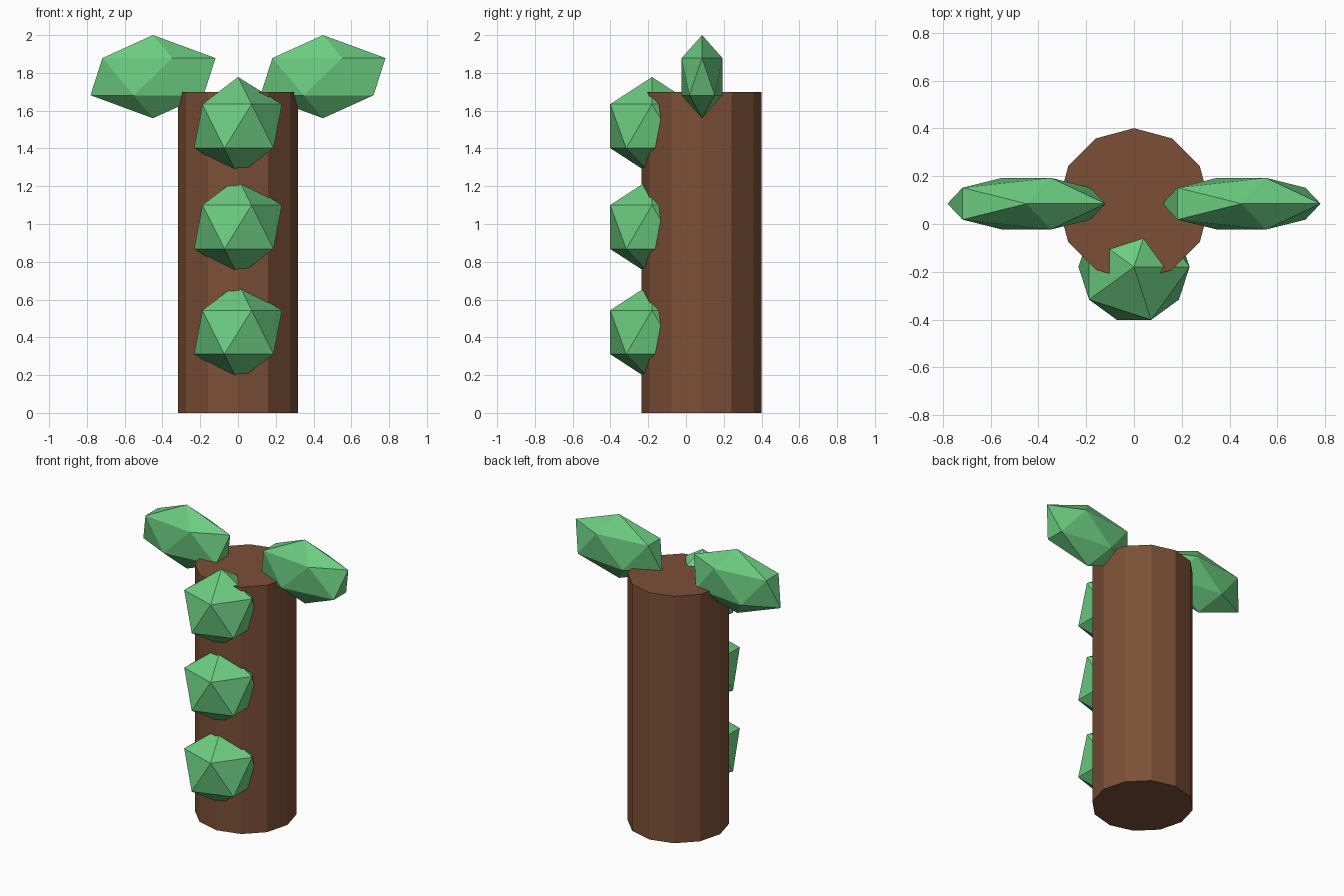
import bpy

if "Cube" in bpy.data.objects:
    bpy.data.objects.remove(bpy.data.objects["Cube"])


def material(name, color):
    mat = bpy.data.materials.new(name)
    mat.diffuse_color = (*color, 1)
    mat.use_nodes = True
    mat.node_tree.nodes["Principled BSDF"].inputs["Base Color"].default_value = mat.diffuse_color
    return mat


bark = material("bark", (0.20, 0.08, 0.038))
green = material("leaf_green", (0.15, 0.61, 0.22))


def foliage(name, location, size):
    # low-poly clump: a stretched icosahedron
    bpy.ops.mesh.primitive_ico_sphere_add(subdivisions=1, radius=1, location=location)
    ob = bpy.context.object
    ob.name = name
    ob.scale = size
    bpy.ops.object.transform_apply(location=False, rotation=False, scale=True)
    ob.data.materials.append(green)


# Trunk: twelve-sided column
bpy.ops.mesh.primitive_cylinder_add(vertices=12, radius=0.318, depth=1.70,
                                    location=(0, 0.083, 0.85))
trunk = bpy.context.object
trunk.name = "trunk"
trunk.data.materials.append(bark)

# Round clumps down the front of the trunk
for i, z in enumerate((1.518, 0.984, 0.427)):
    foliage(f"front_clump_{i + 1}", (0, -0.18, z), (0.26, 0.26, 0.26))

# Flat leaves on both sides of the top
for side, x in (("left", -0.45), ("right", 0.45)):
    foliage(f"{side}_leaf", (x, 0.085, 1.78), (0.37, 0.127, 0.22))
